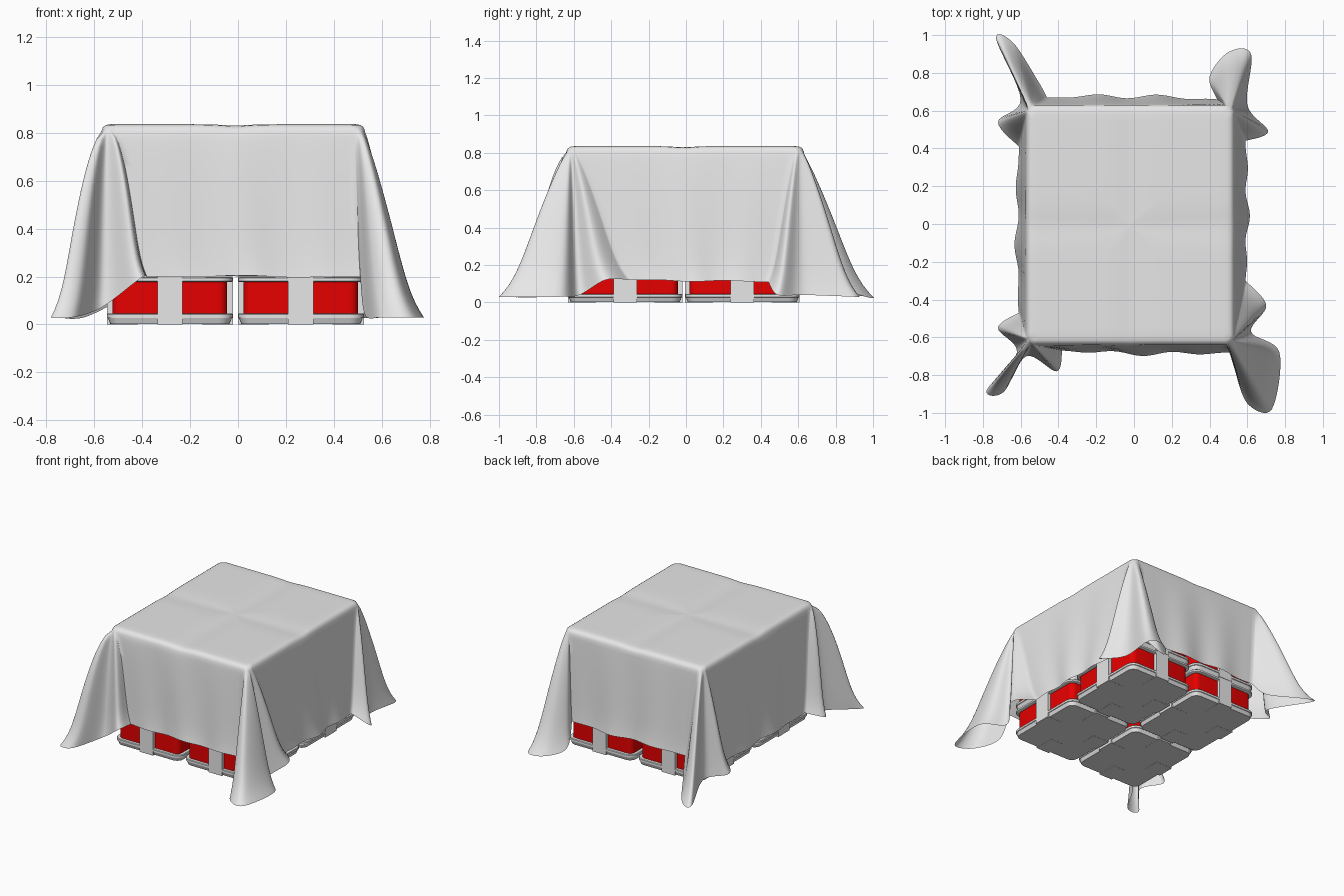
import bpy, bmesh, math
from mathutils import Vector

if "Cube" in bpy.data.objects:
    bpy.data.objects.remove(bpy.data.objects["Cube"])


def material(name, rgb):
    m = bpy.data.materials.new(name)
    m.use_nodes = True
    m.diffuse_color = (*rgb, 1)
    m.node_tree.nodes["Principled BSDF"].inputs["Base Color"].default_value = (*rgb, 1)
    return m


GREY = material("light grey", (0.8, 0.8, 0.8))
RED = material("red", (0.8, 0, 0))


def finish(bm, name, mat, angle=40):
    bmesh.ops.recalc_face_normals(bm, faces=bm.faces)
    mesh = bpy.data.meshes.new(name)
    bm.to_mesh(mesh)
    bm.free()
    mesh.materials.append(mat)
    obj = bpy.data.objects.new(name, mesh)
    bpy.context.collection.objects.link(obj)
    bpy.ops.object.select_all(action="DESELECT")
    obj.select_set(True)
    bpy.context.view_layer.objects.active = obj
    bpy.ops.object.shade_smooth_by_angle(angle=math.radians(angle))
    return obj


def bridge(bm, rings):
    """Skin closed rings of points with quads."""
    loops = [[bm.verts.new(p) for p in ring] for ring in rings]
    for a, b in zip(loops, loops[1:]):
        for i in range(len(a)):
            j = (i + 1) % len(a)
            bm.faces.new((a[i], a[j], b[j], b[i]))
    return loops


def rounded_rect(hx, hy, r, z, steps=5):
    pts = []
    for k, (sx, sy) in enumerate(((1, 1), (-1, 1), (-1, -1), (1, -1))):
        for i in range(steps + 1):
            t = (k + i / steps) * math.pi / 2
            pts.append((sx * (hx - r) + r * math.cos(t), sy * (hy - r) + r * math.sin(t), z))
    return pts


# ---- Crates: trays, red body and clips, stacked two by two ----
HX, HY, LAYER = 0.262, 0.305, 0.202
crate_mid = Vector((-0.011, -0.012, 0))


def crate_part(name, profile, mat):
    bm = bmesh.new()
    rings = [rounded_rect(HX - inset, HY - inset, 0.06 - inset, z) for inset, z in profile]
    loops = bridge(bm, rings)
    bm.faces.new(loops[0])
    bm.faces.new(loops[-1])
    return finish(bm, name, mat)


def crate_clips():
    bm = bmesh.new()
    for along_x in (True, False):
        for side in (-1, 1):
            half, depth = (HX, 0.13) if along_x else (HY, 0.15)
            mid = side * (half + 0.001 - depth / 2)
            size = Vector((depth, 0.125, 0.2) if along_x else (0.105, depth, 0.2))
            place = Vector((mid, 0, 0.1) if along_x else (0, mid, 0.1))
            made = bmesh.ops.create_cube(bm, size=1)["verts"]
            for v in made:
                v.co = v.co * size + place
    return finish(bm, "crate_clips", GREY)


parts = [
    crate_part("crate_lower_tray", [(0.025, 0.001), (0.014, 0.001), (0.004, 0.026), (0, 0.028),
                                    (0, 0.042), (0.004, 0.046), (0.03, 0.046)], GREY),
    crate_part("crate_red_body", [(0.023, 0.045), (0.023, 0.181)], RED),
    crate_part("crate_upper_tray", [(0.03, 0.178), (0.004, 0.178), (0, 0.181),
                                    (0, 0.193), (0.008, 0.199)], GREY),
    crate_clips(),
]
first = True
for layer in range(4):
    for sx in (-1, 1):
        for sy in (-1, 1):
            spot = crate_mid + Vector((sx * 0.273, sy * 0.313, layer * LAYER))
            for part in parts:
                item = part if first else part.copy()
                if not first:
                    bpy.context.collection.objects.link(item)
                item.location = spot
            first = False

# ---- Draped cloth: flat top, hanging sides, folded corner ears ----
TOP, EDGE = 0.835, 0.805
MID = Vector((-0.02, -0.005, 0))
HALF = Vector((0.55, 0.635, 0))
ROUND = 0.045

# Hem outline of each corner, counter-clockwise seen from above
front_left = [(0.51, -0.68, 0.2), (0.53, -0.76, 0.04), (0.6, -0.95, 0.03), (0.73, -0.98, 0.03),
              (0.77, -0.68, 0.03), (0.62, -0.57, 0.04), (0.7, -0.43, 0.12), (0.59, -0.3, 0.12)]
back_left = [(0.59, 0.44, 0.11), (0.71, 0.49, 0.04), (0.6, 0.63, 0.04), (0.62, 0.9, 0.03),
             (0.5, 0.91, 0.03), (0.4, 0.78, 0.06), (0.44, 0.66, 0.2)]
back_right = [(-0.46, 0.67, 0.2), (-0.51, 0.76, 0.1), (-0.64, 0.96, 0.03), (-0.73, 0.98, 0.03),
              (-0.6, 0.66, 0.06), (-0.72, 0.54, 0.09), (-0.61, 0.41, 0.11)]
front_right = [(-0.61, -0.47, 0.11), (-0.72, -0.55, 0.08), (-0.62, -0.68, 0.05),
               (-0.78, -0.88, 0.03), (-0.69, -0.89, 0.03), (-0.57, -0.7, 0.07),
               (-0.41, -0.78, 0.19), (-0.38, -0.67, 0.2)]
# hem, corner signs, starting angle, bulge power
corners = [(front_left, (1, -1, 0), -90, 0.82), (back_left, (1, 1, 0), 0, 0.82),
           (back_right, (-1, 1, 0), 90, 0.85), (front_right, (-1, -1, 0), 180, 0.58)]


def smooth_path(pts, steps):
    """Catmull-Rom curve through the points."""
    p = [Vector(q) for q in pts]
    p = [p[0]] + p + [p[-1]]
    out = []
    for a, b, c, d in zip(p, p[1:], p[2:], p[3:]):
        for i in range(steps):
            t = i / steps
            out.append(b + (c - a) * t / 2 + (a * 2 - b * 5 + c * 4 - d) * t * t / 2
                       + (b * 3 - a - c * 3 + d) * t ** 3 / 2)
    return out + [p[-1]]


def ear_columns(hem, signs, start, power):
    """Pairs of top edge point and hem point around one corner."""
    centre = MID + (HALF - Vector((ROUND, ROUND, 0))) * Vector(signs)
    path = smooth_path(hem, 8)
    cols = []
    for i, q in enumerate(path):
        t = math.radians(start + 90 * i / (len(path) - 1))
        top = centre + Vector((math.cos(t), math.sin(t), 0)) * ROUND
        cols.append((top + Vector((0, 0, EDGE)), q, power))
    return cols


ears = [ear_columns(*c) for c in corners]
columns = []
for k, ear in enumerate(ears):
    columns += ear
    a, b = ear[-1], ears[(k + 1) % 4][0]
    out = (b[1] - a[1]).cross(Vector((0, 0, 1))).normalized()
    for i in range(1, 30):
        f = i / 30
        fade = math.sin(math.pi * f)
        hem = a[1].lerp(b[1], f) + out * fade * (0.012 * math.sin(f * 17 + k * 2) + 0.012)
        hem.z += 0.005 * fade * math.sin(f * 11 + k)
        columns.append((a[0].lerp(b[0], f), hem, a[2] + (b[2] - a[2]) * f))


def top_point(edge_point, scale, z):
    """Point on the top, sagging a little over the gaps between crates."""
    p = MID + (edge_point - MID) * scale
    gap = min(abs(p.x - crate_mid.x), abs(p.y - crate_mid.y))
    return p.x, p.y, z - 0.006 * math.exp(-(gap / 0.07) ** 2)


ROWS = 24
rings = []
for scale, z in ((0.03, TOP), (0.15, TOP), (0.3, TOP), (0.45, TOP), (0.6, TOP), (0.75, TOP),
                 (0.86, TOP), (0.93, TOP), (0.965, TOP - 0.003), (0.988, TOP - 0.012)):
    rings.append([top_point(top, scale, z) for top, hem, power in columns])
for r in range(ROWS + 1):
    s = r / ROWS
    ring = []
    for top, hem, power in columns:
        flare = 0.84 * s ** power + 0.16 * s ** 9
        ring.append((*top.lerp(hem, flare).xy, top.z + (hem.z - top.z) * s))
    rings.append(ring)

bm = bmesh.new()
loops = bridge(bm, rings)
bm.faces.new(loops[0])
finish(bm, "draped_cloth", GREY, 70)
